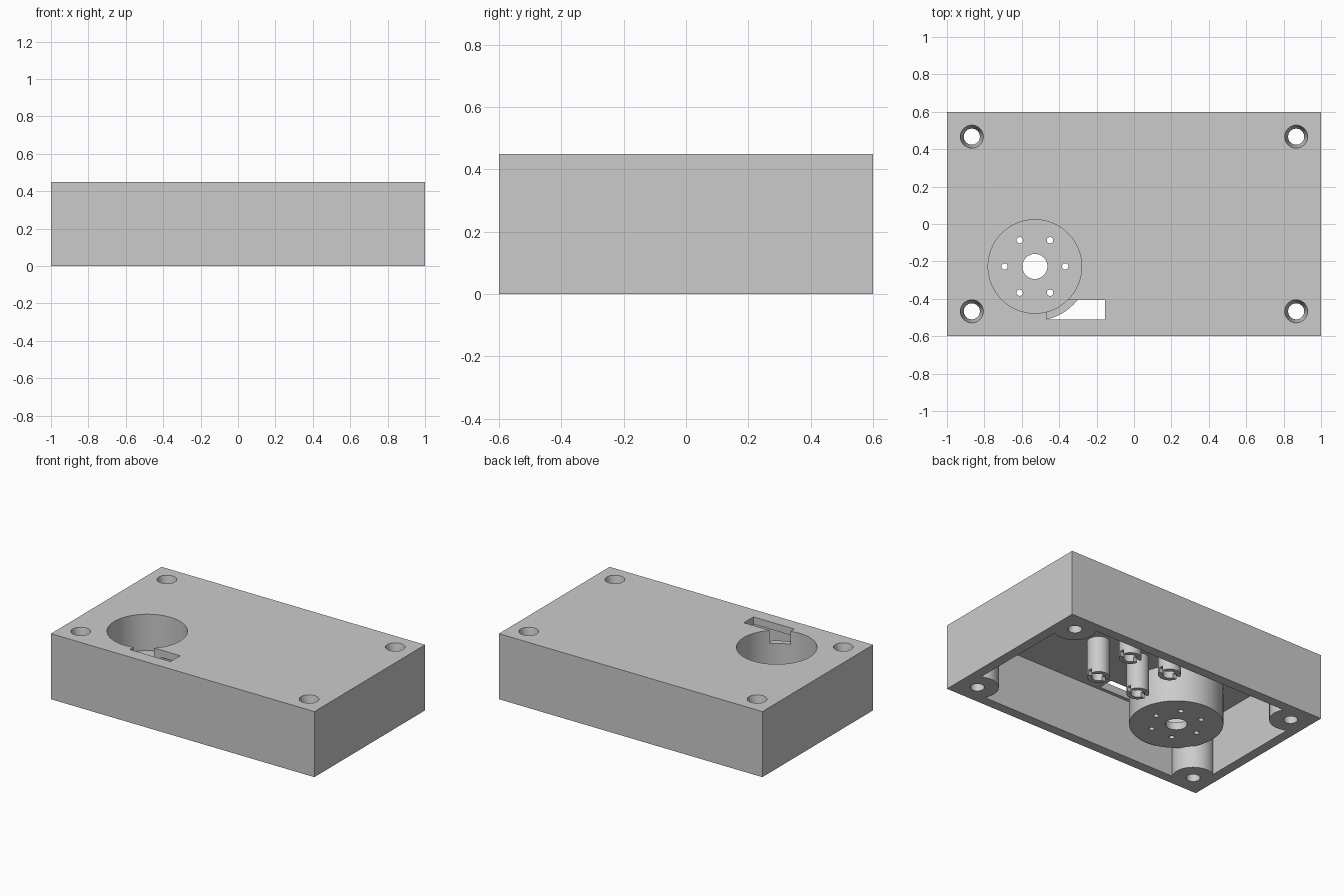
import bpy, math

if "Cube" in bpy.data.objects:
    bpy.data.objects.remove(bpy.data.objects["Cube"])

H = 0.45           # overall height
ROOF = 0.40        # underside of the lid plate
HANG = 0.15        # bottom level of the cup and posts
CUP = (-0.53, -0.227)
CORNERS = [(sx * 0.867, sy * 0.467) for sx in (-1, 1) for sy in (-1, 1)]
POSTS = [(x, y) for x in (-0.105, 0.21) for y in (-0.09, 0.215)]

grey = bpy.data.materials.new("plain grey")
grey.diffuse_color = (0.6, 0.6, 0.6, 1)
grey.use_nodes = True
grey.node_tree.nodes["Principled BSDF"].inputs["Base Color"].default_value = grey.diffuse_color


def box(name, x0, x1, y0, y1, z0, z1):
    bpy.ops.mesh.primitive_cube_add(
        size=1, location=((x0 + x1) / 2, (y0 + y1) / 2, (z0 + z1) / 2))
    ob = bpy.context.object
    ob.name = name
    ob.scale = (x1 - x0, y1 - y0, z1 - z0)
    bpy.ops.object.transform_apply(location=True, rotation=True, scale=True)
    return ob


def cylinder(name, xy, r, z0, z1, r_top=None, sides=48):
    bpy.ops.mesh.primitive_cone_add(
        vertices=sides, radius1=r, radius2=r if r_top is None else r_top,
        depth=z1 - z0, location=(xy[0], xy[1], (z0 + z1) / 2))
    ob = bpy.context.object
    ob.name = name
    bpy.ops.object.transform_apply(location=True, rotation=True, scale=True)
    return ob


def cut(target, cutter):
    bpy.context.view_layer.objects.active = target
    mod = target.modifiers.new("cut", 'BOOLEAN')
    mod.operation = 'DIFFERENCE'
    mod.solver = 'EXACT'
    mod.object = cutter
    bpy.ops.object.modifier_apply(modifier=mod.name)
    bpy.data.objects.remove(cutter, do_unlink=True)


# Hollow interior, leaving corner bosses, hanging cup and posts standing
cavity = box("cavity", -0.933, 0.933, -0.533, 0.533, -0.1, ROOF)
for c in CORNERS:
    cut(cavity, cylinder("boss", c, 0.132, -0.2, 0.6, sides=64))
cut(cavity, cylinder("cup_outside", CUP, 0.29, HANG, 0.6, sides=96))
for p in POSTS:
    cut(cavity, cylinder("post", p, 0.07, HANG, 0.6))

# Housing block
housing = box("housing", -1, 1, -0.6, 0.6, 0, H)
cut(housing, cavity)

# Cup recess with its centre hole and ring of six small holes
cut(housing, cylinder("cup_recess", CUP, 0.25, HANG + 0.05, 0.6, sides=96))
cut(housing, cylinder("centre_hole", CUP, 0.067, 0.05, 0.3))
for i in range(6):
    a = i * math.pi / 3
    pos = (CUP[0] + 0.162 * math.cos(a), CUP[1] + 0.162 * math.sin(a))
    cut(housing, cylinder("small_hole", pos, 0.017, 0.05, 0.3, sides=24))

# Wire slot through the lid and the cup wall
cut(housing, box("slot", -0.465, -0.155, -0.51, -0.405, H - 0.09, 0.6))

# Tapered screw holes in the corners
for c in CORNERS:
    cut(housing, cylinder("screw_hole", c, 0.043, -0.1, 0.6))
    cut(housing, cylinder("screw_taper", c, 0.0425, H - 0.1, H + 0.01, 0.0634))

# Blind bores and slits in the post ends
for x, y in POSTS:
    cut(housing, cylinder("bore", (x, y), 0.042, 0.05, 0.35, sides=32))
    cut(housing, box("slit", x - 0.1, x + 0.1, y - 0.015, y + 0.015,
                     0.05, HANG + 0.03))

# Finish
housing.data.materials.clear()
housing.data.materials.append(grey)
for poly in housing.data.polygons:
    poly.material_index = 0
bpy.ops.object.select_all(action='DESELECT')
housing.select_set(True)
bpy.context.view_layer.objects.active = housing
bpy.ops.object.shade_smooth_by_angle(angle=math.radians(25))
